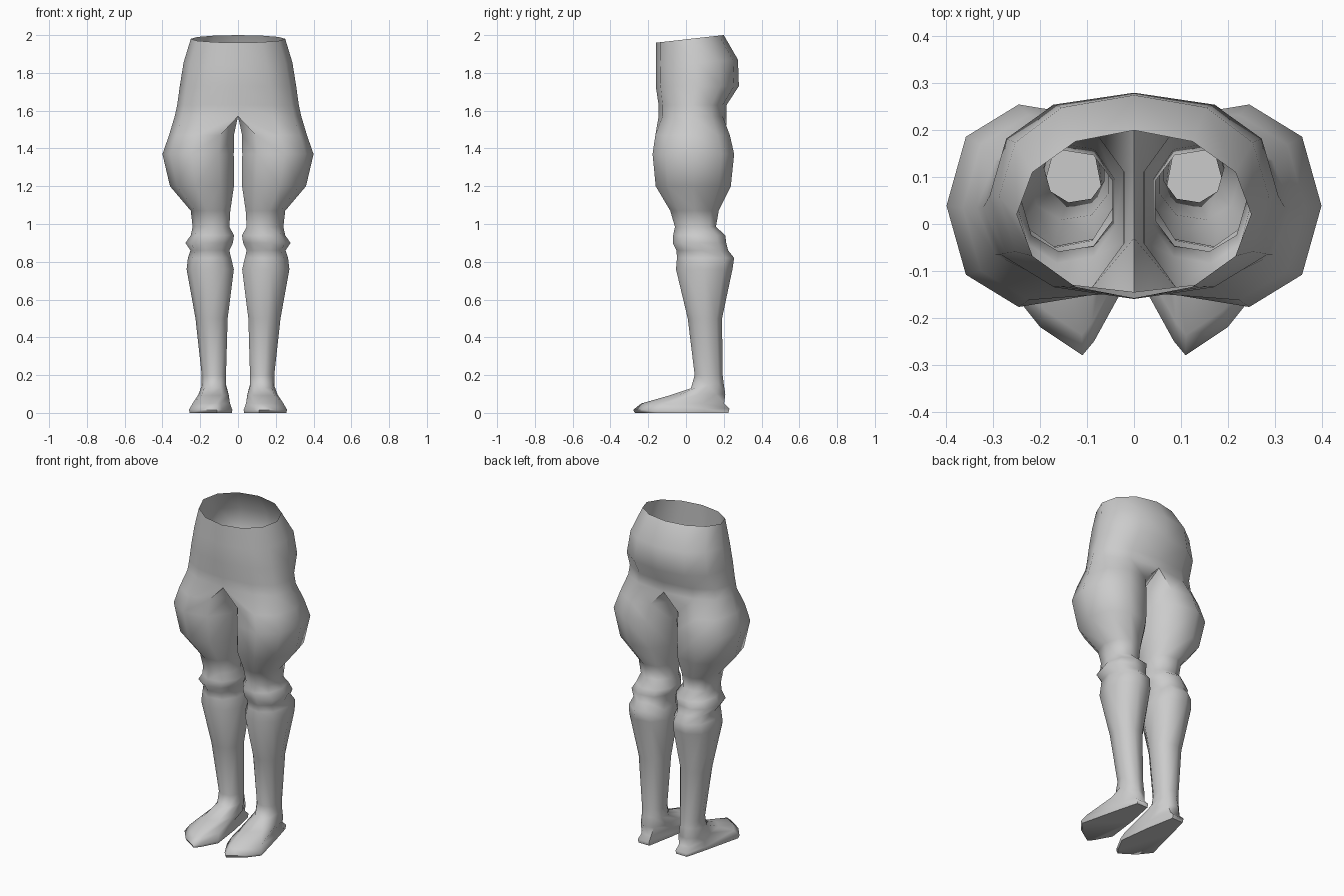
import bpy, bmesh, math

if "Cube" in bpy.data.objects:
    bpy.data.objects.remove(bpy.data.objects["Cube"])

grey = bpy.data.materials.new("plain grey")
grey.diffuse_color = (0.6, 0.6, 0.6, 1)
grey.use_nodes = True
grey.node_tree.nodes["Principled BSDF"].inputs["Base Color"].default_value = grey.diffuse_color


def power(v, e):
    return math.copysign(abs(v) ** e, v)


def ring(angles, x_in, x_out, y_front, y_back, z_front, z_back, e=0.9):
    """Rounded cross-section; angle 0 faces front, 90 faces outward."""
    cx, cy = (x_in + x_out) / 2, (y_front + y_back) / 2
    rx, ry = (x_out - x_in) / 2, (y_back - y_front) / 2
    pts = []
    for a in angles:
        s, c = math.sin(math.radians(a)), math.cos(math.radians(a))
        k = (1 - power(c, e)) / 2
        pts.append((cx + rx * power(s, e), cy - ry * power(c, e),
                    z_front + (z_back - z_front) * k))
    return pts


HIP = [30 * k for k in range(7)]           # front centre, outward, back centre
LEG = [-30 + 40 * k for k in range(9)]     # closed ring, last two points inside

# hips: outer x, front y, back y, front z, back z, squareness
hips = [
    (0.25, -0.158, 0.20, 1.96, 2.00, 1.0),
    (0.288, -0.16, 0.275, 1.84, 1.87, 0.9),
    (0.308, -0.16, 0.28, 1.73, 1.73, 0.85),
    (0.322, -0.145, 0.215, 1.63, 1.63, 0.85),
]
# breeches, knee cuff, shin and ankle: z, inner x, outer x, front y, back y
legs = [
    (1.47, 0.012, 0.365, -0.165, 0.235),
    (1.37, 0.012, 0.40, -0.18, 0.258),
    (1.20, 0.012, 0.36, -0.163, 0.24),
    (1.07, 0.035, 0.25, -0.085, 0.175),
    (0.985, 0.04, 0.24, -0.06, 0.16),
    (0.94, 0.015, 0.25, -0.07, 0.21),
    (0.90, 0.02, 0.278, -0.072, 0.215),
    (0.86, 0.04, 0.252, -0.052, 0.225),
    (0.82, 0.03, 0.265, -0.05, 0.257),
    (0.76, 0.015, 0.272, -0.055, 0.248),
    (0.50, 0.05, 0.225, 0.008, 0.192),
    (0.20, 0.06, 0.192, 0.045, 0.195),
]
sole = [(0.085, -0.25), (0.11, -0.28), (0.20, -0.22), (0.26, -0.145), (0.20, 0.10),
        (0.165, 0.23), (0.09, 0.23), (0.055, 0.05), (0.03, -0.15)]

rings = [ring(HIP, -o, o, f, b, zf, zb, e) for o, f, b, zf, zb, e in hips]
# crotch ring joins the hip arc to the closed leg ring
crotch = ring(HIP, -0.335, 0.335, -0.145, 0.215, 1.57, 1.57, 0.85)
crotch += [(0, 0.11, 1.57), (0, -0.03, 1.57)]
rings.append(crotch)
rings += [ring(LEG, i, o, f, b, z, z) for z, i, o, f, b in legs]
# ankle and instep slope forwards
rings.append(ring(LEG, 0.06, 0.192, 0.025, 0.20, 0.13, 0.16))
rings.append(ring(LEG, 0.045, 0.21, -0.09, 0.21, 0.092, 0.10))
# foot rim, widest edge, sole
for scale, z_toe, z_heel in ((0.86, 0.05, 0.05), (1.0, 0.016, 0.022), (0.97, 0.0, 0.0)):
    rings.append([(0.12 + (x - 0.12) * scale, y * scale + (1 - scale) * 0.03,
                   z_toe if y < 0 else z_heel) for x, y in sole])

bm = bmesh.new()
loops = [[bm.verts.new((0 if abs(x) < 1e-5 else x, y, z)) for x, y, z in r] for r in rings]
for a, b in zip(loops, loops[1:]):
    n = len(a)
    closed = n == 9
    for k in range(n if closed else n - 1):
        j = (k + 1) % n
        bm.faces.new((a[k], b[k], b[j], a[j]))
bm.faces.new(loops[-1][::-1])

# mirror the half body and weld the centre line
geom = bm.verts[:] + bm.edges[:] + bm.faces[:]
copy = bmesh.ops.duplicate(bm, geom=geom)["geom"]
for v in (g for g in copy if isinstance(g, bmesh.types.BMVert)):
    v.co.x = -v.co.x
bmesh.ops.reverse_faces(bm, faces=[g for g in copy if isinstance(g, bmesh.types.BMFace)])
bmesh.ops.remove_doubles(bm, verts=bm.verts[:], dist=0.0005)
bmesh.ops.recalc_face_normals(bm, faces=bm.faces[:])

mesh = bpy.data.meshes.new("breeches_and_feet")
bm.to_mesh(mesh)
bm.free()
mesh.materials.append(grey)
body = bpy.data.objects.new("breeches_and_feet", mesh)
bpy.context.collection.objects.link(body)
bpy.context.view_layer.objects.active = body
body.select_set(True)
bpy.ops.object.shade_smooth_by_angle(angle=math.radians(65))
